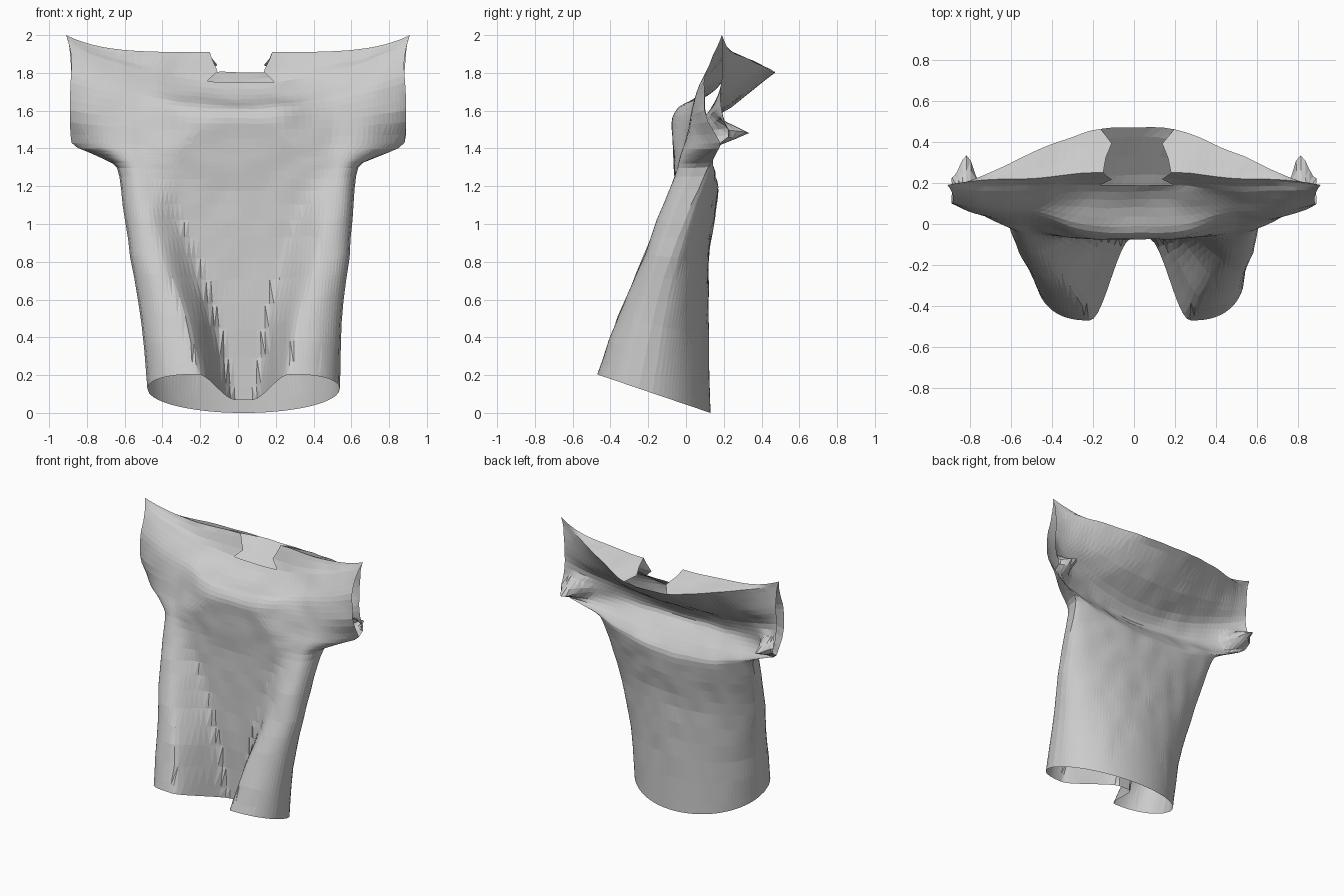
import bpy, bmesh, math
from mathutils import Vector, noise

if "Cube" in bpy.data.objects:
    bpy.data.objects.remove(bpy.data.objects["Cube"], do_unlink=True)

COLS, STEPS = 56, 3
TOP = 10 * STEPS

# Rows from hem to shoulder ridge:
# half width, edge z, centre z, z power, edge y, lobe y, centre y, valley, lobe, roundness
FRONT = [
    (.51, 0, 0, 2, -.25, -.47, -.07, .08, .48, .5),
    (.53, .4, .4, 2, -.18, -.36, -.07, .2, .6, .5),
    (.58, .8, .8, 2, -.08, -.22, -.06, .35, .75, .5),
    (.61, 1.1, 1.1, 2, .03, -.12, -.055, .5, .8, .5),
    (.64, 1.3, 1.28, 2, .12, -.045, -.06, .5, .8, .5),
    (.74, 1.36, 1.35, 2, .15, -.03, -.065, .4, .7, .7),
    (.88, 1.43, 1.42, 2, .18, -.01, -.07, .3, .6, 1),
    (.89, 1.6, 1.53, 2, .1, .02, -.075, .2, .6, 1),
    (.885, 1.75, 1.61, 2, .1, .05, -.04, .2, .6, 1),
    (.88, 1.86, 1.66, 2, .13, .1, .08, .2, .6, 1),
    (.895, 1.95, 1.75, 2, .17, .16, .19, .2, .6, 1),
    (.91, 2, 1.91, 5, .19, .22, .25, .2, .6, 1),
]
# Back centre height and y for the closed rows, then the rows above the underarm:
# half width, edge z, centre z, z power, edge y, centre y, roundness
BACK_MID = [(0, .13), (.4, .12), (.78, .12), (1.03, .15), (1.18, .17), (1.26, .13), (1.34, .06)]
BACK = [(r[0], r[1], z, 2, r[4], y, .5) for r, (z, y) in zip(FRONT, BACK_MID)] + [
    (.89, 1.54, 1.41, 2, .2, 0, .8),
    (.885, 1.67, 1.49, 2, .18, .04, 1),
    (.88, 1.8, 1.62, 2, .19, .24, 1.4),
    (.895, 1.95, 1.8, 1.4, .19, .47, 1.6),
]


def slope(d0, d1):
    return 2 * d0 * d1 / (d0 + d1) if d0 * d1 > 0 else 0


def blend(rows):
    """Smoothly fill in rows between the key rows, without overshoot."""
    out = []
    for i in range(len(rows) - 1):
        p = [rows[max(0, min(len(rows) - 1, i + k))] for k in (-1, 0, 1, 2)]
        for j in range(STEPS):
            t = j / STEPS
            row = []
            for a, b, c, d in zip(*p):
                m, n = slope(b - a, c - b), slope(c - b, d - c)
                ease = t * t * (3 - 2 * t)
                row.append(b + (c - b) * ease + t * (1 - t) * (m * (1 - t) - n * t))
            out.append(row)
    return out + [list(rows[-1])]


def place(u, w, ze, zc, power, y):
    """Point on a row, with the lower rows tilted to follow the slanted hem."""
    z = zc + (ze - zc) * abs(u) ** power
    low = max(0, 1 - z / 1.2)
    return Vector((w * u + .03 * low, y, z + low * (.044 - .34 * y)))


def front_point(u, row):
    w, ze, zc, power, ye, yl, yc, a, b, e = row
    s = abs(u)
    if s < b:
        t = max(0, (s - a) / (b - a))
        y = yc + (yl - yc) * t * t * (3 - 2 * t)
    else:
        t = min(1, (s - b) / (1 - b))
        y = ye + (yl - ye) * (1 - t ** 2.5) ** e
    return place(u, w, ze, zc, power, y)


def back_point(u, row):
    w, ze, zc, power, ye, yc, e = row
    p = place(u, w, ze, zc, power, ye + (yc - ye) * max(0, 1 - u * u) ** e)
    # Crumpled fold at the back of each sleeve
    p.y += .19 * math.exp(-((abs(p.x) - .81) / .06) ** 2 - ((p.z - 1.48) / .05) ** 2)
    return p


ts = [2 * i / COLS - 1 for i in range(COLS + 1)]
us = [.5 * t + .5 * math.sin(math.pi * t / 2) for t in ts]
front = [[front_point(u, r) for u in us] for r in blend(FRONT)]
back = [[back_point(u, r) for u in us] for r in blend(BACK)]

# Side seams and underarms share the front edge points
for r in range(6 * STEPS + 1):
    for c in (0, COLS):
        back[r][c] = front[r][c].copy()
# The back flap folds over to the shoulder ridge
flap = back[TOP]
for k in range(1, STEPS + 1):
    back.append([p.lerp(q, k / STEPS) for p, q in zip(flap, front[-1])])

# Round the neck opening by sliding its border columns
HOLE = range(COLS // 2 - 3, COLS // 2 + 3)
rim = front[-1][HOLE.stop].x
for grid in (front, back):
    for row, half in zip(grid[TOP:], (.07, .125, .155, .165)):
        for p in row:
            pull = math.exp(-((abs(p.x) - rim) / .15) ** 2)
            p.x += pull * (math.copysign(half - rim, p.x) + .015)

bm = bmesh.new()


def add_sheet(grid, flip):
    verts = [[bm.verts.new(p) for p in row] for row in grid]
    for r in range(len(grid) - 1):
        for c in range(COLS):
            if r >= TOP and c in HOLE:
                continue
            quad = [verts[r][c], verts[r][c + 1], verts[r + 1][c + 1], verts[r + 1][c]]
            bm.faces.new(quad[::-1] if flip else quad)


add_sheet(front, False)
add_sheet(back, True)
bmesh.ops.remove_doubles(bm, verts=bm.verts, dist=.0005)
bmesh.ops.delete(bm, geom=[v for v in bm.verts if not v.link_faces], context='VERTS')

# Slight rumpling of the cloth
for v in bm.verts:
    if .25 < v.co.z < 1.9:
        v.co += noise.noise_vector(v.co * 7) * .007
bmesh.ops.triangulate(bm, faces=bm.faces)

mesh = bpy.data.meshes.new("shirt")
bm.to_mesh(mesh)
bm.free()
shirt = bpy.data.objects.new("shirt", mesh)
bpy.context.collection.objects.link(shirt)

# Plain grey cloth
cloth = bpy.data.materials.new("grey cloth")
cloth.use_nodes = True
cloth.diffuse_color = (.6, .6, .6, 1)
cloth.node_tree.nodes["Principled BSDF"].inputs["Base Color"].default_value = (.6, .6, .6, 1)
mesh.materials.append(cloth)
